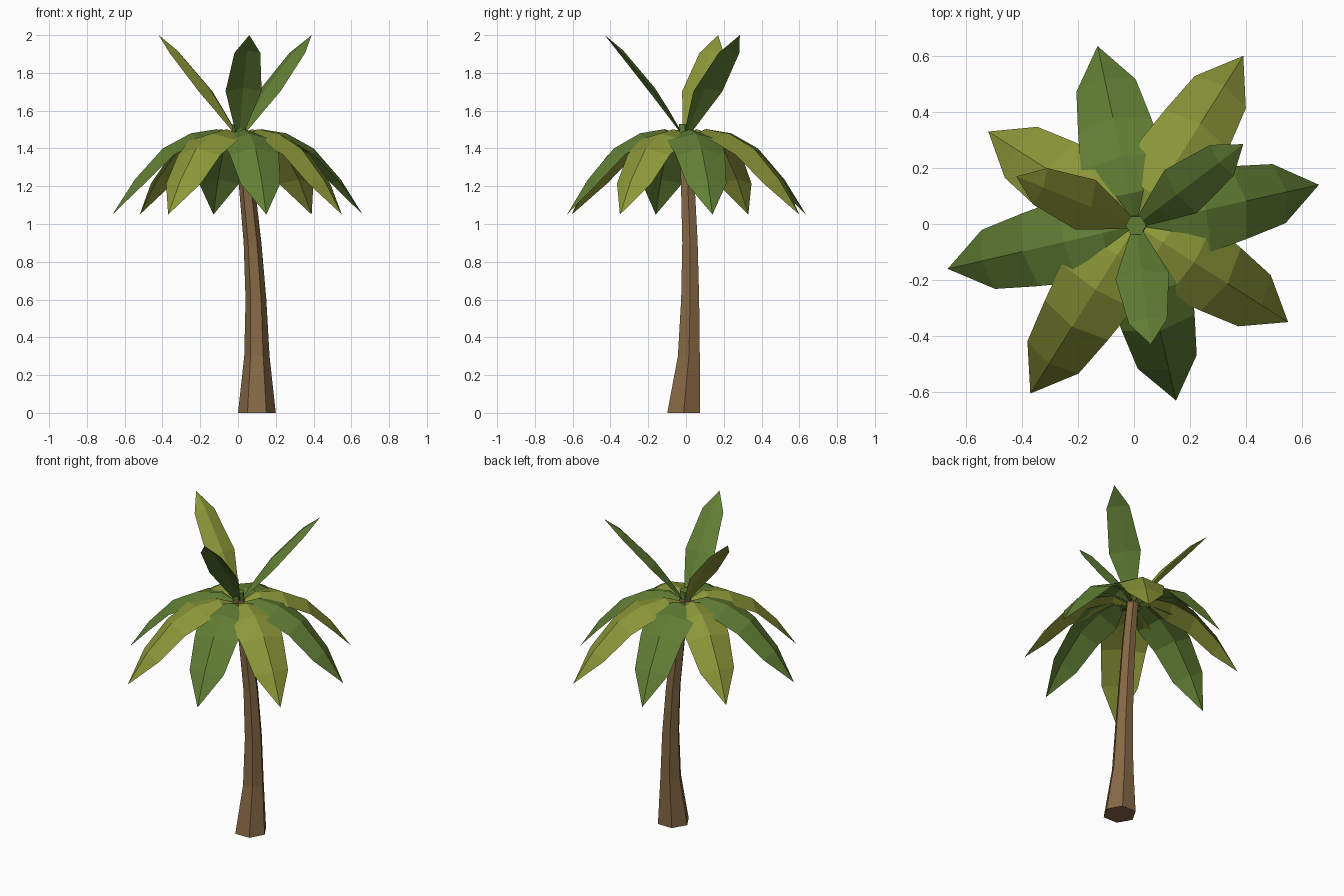
import bpy, bmesh, math
from mathutils import Vector

if "Cube" in bpy.data.objects:
    bpy.data.objects.remove(bpy.data.objects["Cube"])

HUB = Vector((0.007, -0.005, 0))


def material(name, rgb):
    m = bpy.data.materials.new(name)
    m.diffuse_color = (*rgb, 1)
    m.use_nodes = True
    m.node_tree.nodes["Principled BSDF"].inputs["Base Color"].default_value = m.diffuse_color
    return m


brown = material("bark", (0.24, 0.14, 0.06))
green = material("leaf_green", (0.12, 0.21, 0.035))
olive = material("leaf_olive", (0.26, 0.31, 0.04))


def finish(name, bm, mat):
    me = bpy.data.meshes.new(name)
    bm.to_mesh(me)
    bm.free()
    me.materials.append(mat)
    ob = bpy.data.objects.new(name, me)
    bpy.context.collection.objects.link(ob)
    return ob


def hex_loft(name, rings, mat):
    """Six-sided tube through rings of (x, y, z, radius), capped."""
    bm = bmesh.new()
    loops = [[bm.verts.new((x + r * math.cos(k * math.pi / 3),
                            y + r * math.sin(k * math.pi / 3), z))
              for k in range(6)] for x, y, z, r in rings]
    for a, b in zip(loops, loops[1:]):
        for k in range(6):
            j = (k + 1) % 6
            bm.faces.new((a[k], a[j], b[j], b[k]))
    bm.faces.new(loops[0][::-1])
    bm.faces.new(loops[-1])
    return finish(name, bm, mat)


def frond(name, rows, tip, mat):
    """Creased leaf: rows of (reach, height, half width, edge drop) aimed at a tip."""
    aim = Vector((tip[0], tip[1], 0)) - HUB
    scale = aim.length / rows[-1][0]
    out = aim.normalized()
    side = Vector((-out.y, out.x, 0))
    up = Vector((0, 0, 1))
    spine = [HUB + out * (r * scale) + up * z for r, z, _, _ in rows]
    bm = bmesh.new()
    strips = []
    for i, (r, z, w, drop) in enumerate(rows[:-1]):
        tangent = (spine[i + 1] - spine[max(i - 1, 0)]).normalized()
        low = spine[i] - tangent.cross(side) * drop
        strips.append([bm.verts.new(p) for p in
                       (low - side * w, spine[i], low + side * w)])
    for a, b in zip(strips, strips[1:]):
        for k in (0, 1):
            bm.faces.new((a[k], b[k], b[k + 1], a[k + 1]))
    end = bm.verts.new(spine[-1])
    for k in (0, 1):
        bm.faces.new((strips[-1][k], end, strips[-1][k + 1]))
    bmesh.ops.recalc_face_normals(bm, faces=bm.faces)
    if sum(f.normal.z for f in bm.faces) < 0:
        bmesh.ops.reverse_faces(bm, faces=bm.faces)
    return finish(name, bm, mat)


# Curved trunk
hex_loft("trunk", [(0.1, -0.0125, 0, 0.1), (0.1, 0.015, 0.3, 0.067),
                   (0.095, 0.022, 0.6, 0.055), (0.077, 0.021, 0.9, 0.047),
                   (0.047, 0.01, 1.2, 0.042), (0.007, -0.005, 1.48, 0.037)], brown)

# Crown bud
hex_loft("crown_bud", [(0.007, -0.005, 1.45, 0.034), (0.007, -0.005, 1.53, 0.037)], green)

# Drooping fronds, alternating colours
droop = [(0.02, 1.46, 0.018, 0.005), (0.12, 1.502, 0.06, 0.02),
         (0.26, 1.48, 0.15, 0.04), (0.41, 1.40, 0.133, 0.045),
         (0.56, 1.235, 0.108, 0.035), (0.68, 1.05, 0, 0)]
tips = [(0.66, 0.14), (0.39, 0.6), (-0.13, 0.635), (-0.52, 0.33),
        (-0.665, -0.16), (-0.37, -0.605), (0.15, -0.63), (0.55, -0.35)]
for i, tip in enumerate(tips):
    frond(f"drooping_frond_{i + 1}", droop, tip, olive if i % 2 else green)

# Upright fronds
rise = [(0.015, 1.48, 0.02, 0.005), (0.09, 1.605, 0.06, 0.018),
        (0.165, 1.72, 0.096, 0.027), (0.34, 1.92, 0.069, 0.02),
        (0.44, 2.0, 0, 0)]
for i, (tip, mat) in enumerate([((0.39, 0.285), green), ((-0.42, 0.17), olive),
                                ((0.06, -0.43), green)]):
    frond(f"upright_frond_{i + 1}", rise, tip, mat)
